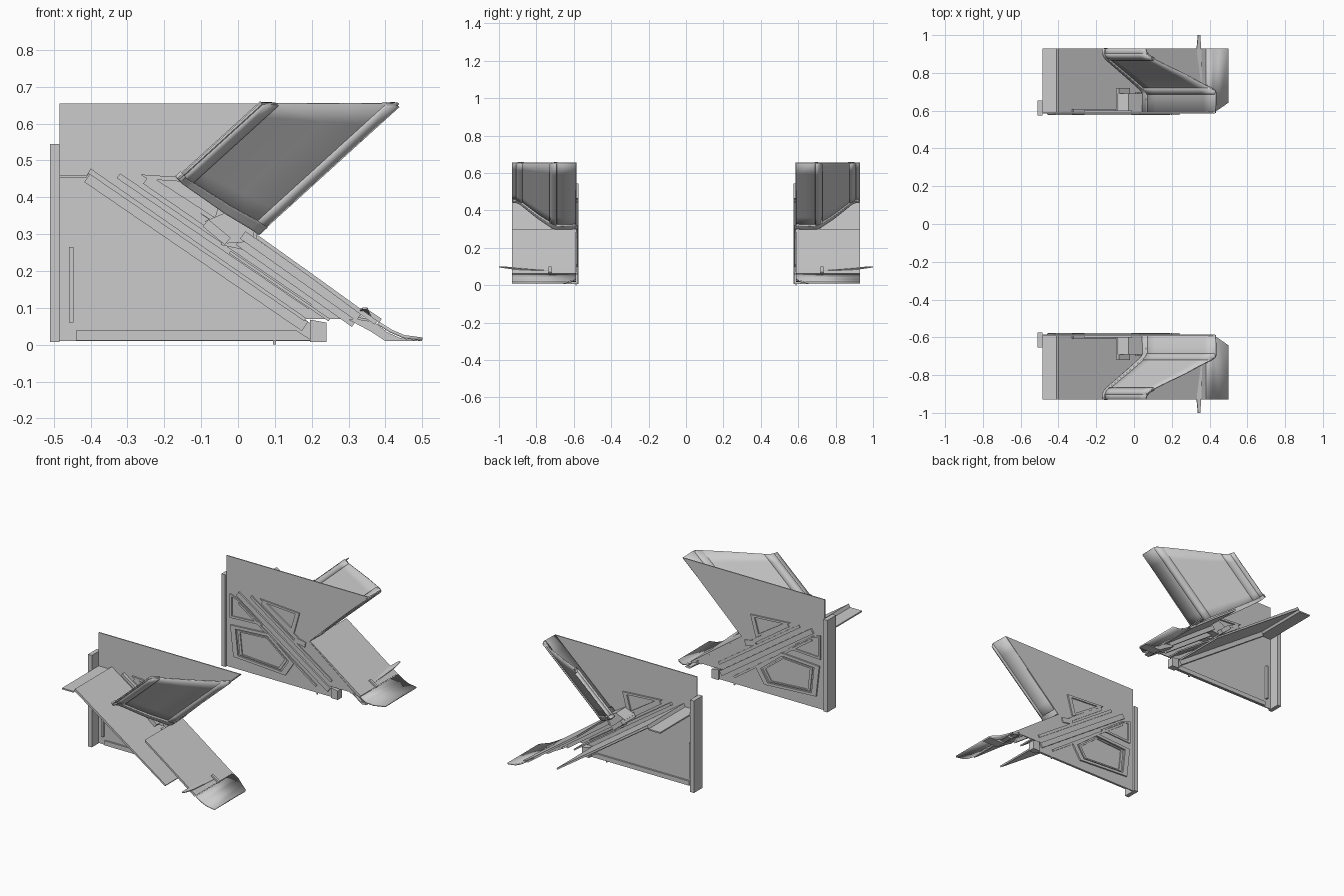
import bpy, bmesh
from mathutils import Vector

if "Cube" in bpy.data.objects:
    bpy.data.objects.remove(bpy.data.objects["Cube"])


def finish(name, bm, smooth=False, thick=0):
    """Turn a bmesh of the +y half into an object mirrored across y = 0."""
    bmesh.ops.recalc_face_normals(bm, faces=bm.faces)
    me = bpy.data.meshes.new(name)
    bm.to_mesh(me)
    bm.free()
    ob = bpy.data.objects.new(name, me)
    bpy.context.collection.objects.link(ob)
    if thick:
        m = ob.modifiers.new("thickness", 'SOLIDIFY')
        m.thickness, m.offset = thick, 0
    m = ob.modifiers.new("mirror", 'MIRROR')
    m.use_axis = (False, True, False)
    m.use_mirror_merge = False
    if smooth:
        bpy.ops.object.select_all(action='DESELECT')
        ob.select_set(True)
        bpy.context.view_layer.objects.active = ob
        bpy.ops.object.shade_smooth_by_angle(angle=0.6)
    return ob


def prism(name, pts, y0, y1, smooth=False):
    """Solid with an x-z profile, running from y0 to y1."""
    bm = bmesh.new()
    a = [bm.verts.new((x, y0, z)) for x, z in pts]
    b = [bm.verts.new((x, y1, z)) for x, z in pts]
    bm.faces.new(a)
    bm.faces.new(b[::-1])
    n = len(pts)
    for i in range(n):
        j = (i + 1) % n
        bm.faces.new((a[i], b[i], b[j], a[j]))
    return finish(name, bm, smooth)


def bar(name, p, q, w, y0, y1):
    """Straight beam in the x-z plane, w wide below the line p-q."""
    p, q = Vector(p), Vector(q)
    d = (q - p).normalized()
    n = Vector((d.y, -d.x))
    if n.y > 0:
        n = -n
    return prism(name, [p, q, q + n * w, p + n * w], y0, y1)


def frame(name, pts, k, y0, y1):
    """Closed rim around an x-z polygon; k is the scale of the opening."""
    c = sum((Vector(p) for p in pts), Vector((0, 0))) / len(pts)
    inner = [c + (Vector(p) - c) * k for p in pts]
    bm = bmesh.new()
    L = [[bm.verts.new((p[0], y, p[1])) for p in ring]
         for ring, y in ((pts, y0), (pts, y1), (inner, y1), (inner, y0))]
    n = len(pts)
    for r in range(4):
        s = (r + 1) % 4
        for i in range(n):
            j = (i + 1) % n
            bm.faces.new((L[r][i], L[r][j], L[s][j], L[s][i]))
    return finish(name, bm)


# side plate with its post
prism("side_plate", [(-.485, .01), (.24, .01), (.24, .025), (.18, .07), (.345, .07),
                     (.05, .295), (.43, .655), (-.485, .655)], .586, .592)
prism("end_post", [(-.51, .008), (-.485, .008), (-.485, .545), (-.51, .545)], .575, .655)
prism("locating_pin", [(.095, 0), (.103, 0), (.103, .012), (.095, .012)], .586, .592)

# outer triangular panel and its edge channels
prism("outer_panel", [(-.445, .042), (.105, .042), (-.4, .442), (-.445, .442)], .592, .595)
prism("bottom_channel", [(-.44, .012), (.2, .012), (.16, .038), (-.44, .038)], .592, .602)
prism("rear_channel", [(-.458, .06), (-.446, .06), (-.446, .265), (-.458, .265)], .592, .61)

# reliefs on the inner face
pocket = [(-.455, .26), (-.21, .275), (-.045, .145), (-.1, .06), (-.435, .08)]
frame("lower_pocket_rim", pocket, .84, .577, .588)
c = Vector((-.25, .165))
frame("lower_pocket_lip", [c + (Vector(p) - c) * .78 for p in pocket], .9, .58, .588)
tri = [(-.265, .462), (-.01, .445), (-.045, .32)]
frame("upper_pocket_rim", tri, .72, .578, .602)
bar("pocket_brace", (-.245, .455), (-.02, .3), .022, .58, .6)
frame("corner_pocket_rim", [(-.46, .44), (-.4, .42), (-.25, .31), (-.46, .3)], .8, .58, .588)
bar("diagonal_beam", (-.4, .466), (.19, .062), .03, .577, .615)
bar("diagonal_rail", (-.32, .465), (.2, .11), .016, .58, .61)
bar("lower_rail", (-.4, .405), (.1, .055), .012, .58, .588)

# upper ramp: flat landing, then a slope, full width
prism("upper_ramp", [(-.485, .46), (-.41, .46), (-.4, .478), (.185, .072),
                     (.18, .064), (-.405, .464), (-.413, .452), (-.485, .452)], .588, .93)

# lower ramp and curved toe
ramp = [(.05, .3), (.2, .193), (.34, .092), (.38, .064), (.415, .042), (.45, .027), (.5, .02)]
under = [(.5, .01), (.44, .014), (.405, .03), (.37, .055), (.335, .08), (.2, .18), (.05, .287)]
prism("lower_ramp", ramp[:4] + under[3:], .588, .93)
bm = bmesh.new()
rows = []
for i, (x, z) in enumerate(ramp[3:]):
    y0 = .588 + (0, 0, .02, .055)[i]
    rows.append([bm.verts.new((x, y, z - .005)) for y in (y0, .93)])
for r, s in zip(rows, rows[1:]):
    bm.faces.new((r[0], r[1], s[1], s[0]))
finish("ramp_toe", bm, True, .009)
prism("toe_body", [(.32, .07), (.37, .062), (.405, .034), (.44, .018), (.5, .01),
                   (.4, .01), (.36, .036), (.3, .068)], .645, .7, True)
frame("toe_side_rim", [(.3, .08), (.36, .068), (.42, .022), (.39, .018)], .6, .588, .645)
prism("ramp_foot", [(.195, .008), (.24, .008), (.24, .06), (.195, .068)], .577, .615)

# spars below the lower ramp
for k, (y, w) in enumerate(((.588, .03), (.635, .045), (.68, .025))):
    bar("ramp_spar_%d" % k, (.02, .308), (.335, .085), w, y, y + .02)
bar("spar_floor", (-.02, .255), (.25, .07), .008, .588, .68)

# horizontal fin pointing outward
bm = bmesh.new()
fin = [(.33, .72, .088), (.36, .72, .075), (.355, .93, .088), (.35, 1, .098), (.338, 1, .098), (.332, .93, .095)]
bm.faces.new([bm.verts.new(p) for p in fin])
finish("side_fin", bm, thick=.006)
bar("fin_rib", (.345, .1), (.39, .07), .012, .72, .735)

# wing: a curved sheet swept forward and cut level at the top
TOP, SLOPE = .655, .38 / .345
section = [(.05, .588, .308), (.05, .69, .305), (.045, .705, .308), (.03, .722, .318),
           (-.04, .785, .36), (-.14, .872, .43), (-.155, .888, .441), (-.162, .905, .447), (-.162, .93, .45)]


def along(p, t):
    dz = (TOP - p[2]) * t
    return Vector((p[0] + dz * SLOPE, p[1], p[2] + dz))


def wing_sheet(name, pts, t0, t1, thick, lift=0, steps=6):
    bm = bmesh.new()
    grid = [[bm.verts.new(along(p, t0 + (t1 - t0) * i / steps) + Vector((-lift, 0, 0)))
             for p in pts] for i in range(steps + 1)]
    for r, s in zip(grid, grid[1:]):
        for j in range(len(pts) - 1):
            bm.faces.new((r[j], r[j + 1], s[j + 1], s[j]))
    return finish(name, bm, True, thick)


wing_sheet("wing", section, 0, 1, .006)
wing_sheet("wing_base_rim", section, 0, .06, .022)
wing_sheet("wing_root_rib", section[1:4], 0, .99, .02)
wing_sheet("wing_outer_rib", section[5:8], 0, .99, .02)

# hub pieces where wing, plate and ramp meet
prism("wing_hub", [(-.09, .335), (-.03, .36), (.045, .315), (.04, .28), (-.03, .275)], .592, .69)
bar("hub_strut", (-.08, .34), (-.02, .29), .025, .6, .72)
bar("hub_clip", (-.04, .3), (.03, .285), .03, .58, .64)
